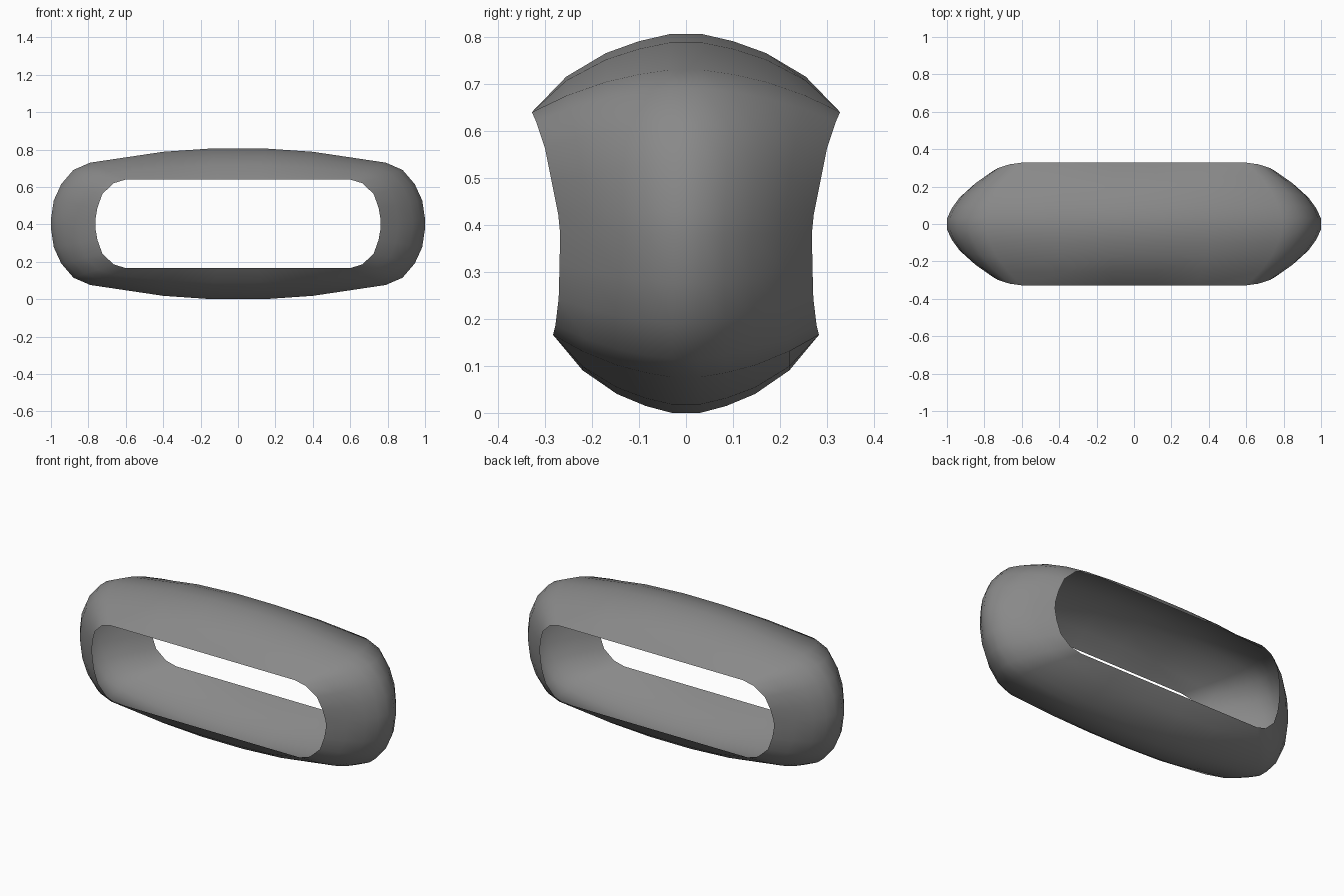
import bpy, bmesh

if "Cube" in bpy.data.objects:
    bpy.data.objects.remove(bpy.data.objects["Cube"])

ZC = 0.405
# Quarter outline, top middle to right end: (hole x, hole z, outer x, outer z, half width above, half width below)
quarter = [
    (0.11, 0.642, 0.14, 0.808, 0.328, 0.283),
    (0.33, 0.642, 0.40, 0.790, 0.328, 0.283),
    (0.60, 0.642, 0.79, 0.732, 0.328, 0.283),
    (0.665, 0.622, 0.88, 0.693, 0.319, 0.278),
    (0.725, 0.565, 0.945, 0.617, 0.300, 0.271),
    (0.752, 0.490, 0.985, 0.530, 0.285, 0.269),
    (0.763, 0.425, 1.0, 0.430, 0.272, 0.268),
]
# Bulged section across the width: (fraction of half width, fraction of thickness)
half = [(1, 0), (0.777, 0.455), (0.52, 0.757), (0.305, 0.91), (0.107, 1)]
section = [(-w, t) for w, t in half] + half[::-1]

# Mirror the quarter outline into a full loop
right = [(a, b, c, d, w) for a, b, c, d, w, _ in quarter]
right += [(a, 2 * ZC - b, c, 2 * ZC - d, w) for a, b, c, d, _, w in reversed(quarter)]
loop = right + [(-a, b, -c, d, w) for a, b, c, d, w in reversed(right)]

# Ring band: a thin open shell, the section swept round the loop, flatter at the ends
bm = bmesh.new()
rings = []
for hx, hz, ox, oz, w in loop:
    power = 1.2 if abs(hx) > 0.5 else 1.0
    rings.append([bm.verts.new((hx + (ox - hx) * t ** power, s * w,
                                hz + (oz - hz) * t ** power - 0.002))
                  for s, t in section])
for i, a in enumerate(rings):
    b = rings[(i + 1) % len(rings)]
    for j in range(len(section) - 1):
        bm.faces.new((a[j], b[j], b[j + 1], a[j + 1]))
bmesh.ops.recalc_face_normals(bm, faces=bm.faces)
# Make the shell face outwards
bm.normal_update()
if sum(f.normal.x * f.calc_center_median().x for f in bm.faces) < 0:
    bmesh.ops.reverse_faces(bm, faces=bm.faces)
mesh = bpy.data.meshes.new("ring_band")
bm.to_mesh(mesh)
bm.free()
band = bpy.data.objects.new("ring_band", mesh)
bpy.context.collection.objects.link(band)

# Dark grey finish
grey = bpy.data.materials.new("dark_grey")
grey.diffuse_color = (0.25, 0.25, 0.25, 1)
grey.use_nodes = True
grey.node_tree.nodes["Principled BSDF"].inputs["Base Color"].default_value = grey.diffuse_color
mesh.materials.append(grey)

bpy.context.view_layer.objects.active = band
band.select_set(True)
bpy.ops.object.shade_smooth_by_angle(angle=0.75)
